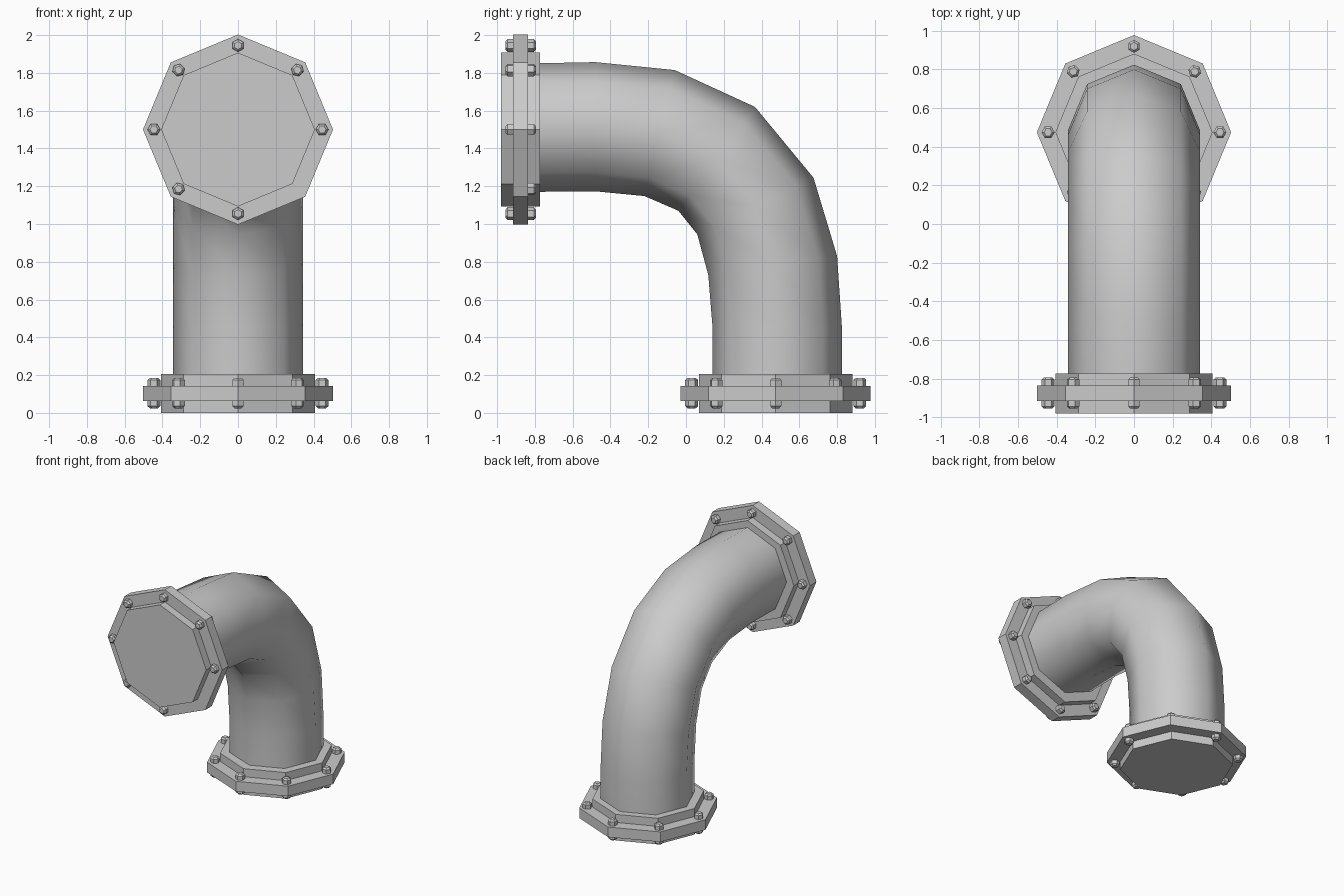
import bpy, bmesh
from math import sin, cos, pi
from mathutils import Matrix

if "Cube" in bpy.data.objects:
    bpy.data.objects.remove(bpy.data.objects["Cube"])


def finish(bm, name, matrix=None):
    bmesh.ops.recalc_face_normals(bm, faces=bm.faces)
    me = bpy.data.meshes.new(name)
    bm.to_mesh(me)
    bm.free()
    ob = bpy.data.objects.new(name, me)
    if matrix:
        ob.matrix_world = matrix
    bpy.context.collection.objects.link(ob)
    return ob


def lathe(bm, profile, sides, cx=0, cy=0, turn=0):
    """Stack of polygon rings (radius, z) with capped ends."""
    rings = [[bm.verts.new((cx + r * cos(turn + 2 * pi * i / sides),
                            cy + r * sin(turn + 2 * pi * i / sides), z))
              for i in range(sides)] for r, z in profile]
    for a, b in zip(rings, rings[1:]):
        for i in range(sides):
            j = (i + 1) % sides
            bm.faces.new((a[i], a[j], b[j], b[i]))
    bm.faces.new(rings[0])
    bm.faces.new(rings[-1])


# Bent pipe: (outer y, outer z, inner y, inner z) for each ring
bend = [(0.825, 0.15, 0.14, 0.15),
        (0.825, 0.46, 0.14, 0.46),
        (0.80, 0.83, 0.118, 0.73),
        (0.675, 1.245, 0.06, 0.945),
        (0.365, 1.62, -0.04, 1.07),
        (-0.06, 1.815, -0.22, 1.148),
        (-0.48, 1.857, -0.48, 1.173),
        (-0.83, 1.85, -0.83, 1.17)]
bm = bmesh.new()
rings = []
for oy, oz, iy, iz in bend:
    ring = []
    for k in range(8):
        c, s = cos(k * pi / 4), sin(k * pi / 4)
        ring.append(bm.verts.new((0.343 * s,
                                  (oy + iy) / 2 + c * (oy - iy) / 2,
                                  (oz + iz) / 2 + c * (oz - iz) / 2)))
    rings.append(ring)
for a, b in zip(rings, rings[1:]):
    for k in range(8):
        bm.faces.new((a[k], a[(k + 1) % 8], b[(k + 1) % 8], b[k]))
bm.faces.new(rings[0])
bm.faces.new(rings[-1])
pipe = finish(bm, "elbow_pipe")
for p in pipe.data.polygons:
    p.use_smooth = len(p.vertices) == 4

# Octagonal collar and bolts, placed at the bottom and turned to the front
bottom = Matrix.Translation((0, 0.475, 0))
front = Matrix.Translation((0, -0.98, 1.5)) @ Matrix.Rotation(-pi / 2, 4, 'X')
for side, m in (("bottom", bottom), ("front", front)):
    bm = bmesh.new()
    lathe(bm, [(0.407, 0), (0.407, 0.063), (0.503, 0.063), (0.503, 0.143),
               (0.407, 0.143), (0.407, 0.207)], 8)
    finish(bm, side + "_flange", m)

    bm = bmesh.new()
    for k in range(8):
        a = k * pi / 4
        x, y = 0.445 * cos(a), 0.445 * sin(a)
        # one outer bolt head is missing on each flange
        if k != 1:
            lathe(bm, [(0.021, 0.024), (0.034, 0.036), (0.034, 0.066)], 6, x, y, a)
        lathe(bm, [(0.034, 0.14), (0.034, 0.174), (0.021, 0.186)], 6, x, y, a)
    finish(bm, side + "_bolts", m)
